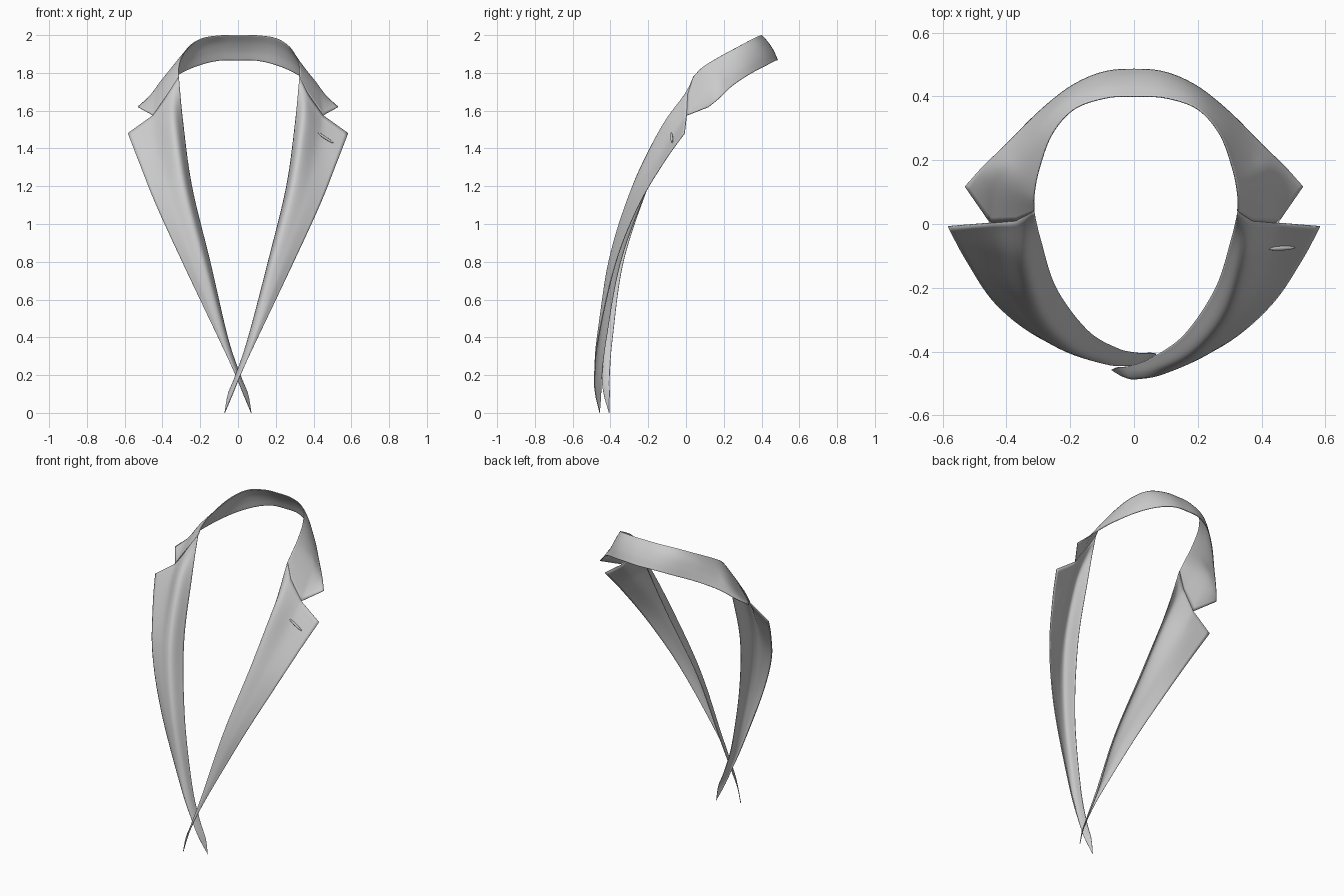
import bpy, bmesh, math
from mathutils import Vector

if "Cube" in bpy.data.objects:
    bpy.data.objects.remove(bpy.data.objects["Cube"])

def spline(pts, n):
    """Catmull-Rom samples through pts, n steps per span."""
    p = [2 * pts[0] - pts[1]] + pts + [2 * pts[-1] - pts[-2]]
    out = []
    for i in range(1, len(p) - 2):
        a, b, c, d = p[i - 1:i + 3]
        for k in range(n):
            t = k / n
            out.append(0.5 * (2 * b + (c - a) * t + (2 * a - 5 * b + 4 * c - d) * t**2
                              + (3 * b - a - 3 * c + d) * t**3))
    return out + [pts[-1].copy()]

def straight(pts, n):
    return [a.lerp(b, k / n) for a, b in zip(pts, pts[1:]) for k in range(n)] + [pts[-1].copy()]

def cloth(name, rows, sharp, n=8):
    """Thin smooth sheet lofted through rows of points; sharp rows keep their corners."""
    rows = [(straight if i in sharp else spline)(r, n) for i, r in enumerate(rows)]
    grid = list(zip(*[spline(list(col), n) for col in zip(*rows)]))
    bm = bmesh.new()
    vs = [[bm.verts.new(p) for p in r] for r in grid]
    for r, s in zip(vs, vs[1:]):
        for i in range(len(r) - 1):
            bm.faces.new((r[i], r[i + 1], s[i + 1], s[i]))
    bmesh.ops.remove_doubles(bm, verts=bm.verts, dist=0.0003)
    bmesh.ops.recalc_face_normals(bm, faces=bm.faces)
    me = bpy.data.meshes.new(name)
    bm.to_mesh(me)
    bm.free()
    ob = bpy.data.objects.new(name, me)
    bpy.context.collection.objects.link(ob)
    bpy.context.view_layer.objects.active = ob
    ob.select_set(True)
    mod = ob.modifiers.new("thickness", 'SOLIDIFY')
    mod.thickness, mod.offset = 0.004, 0
    bpy.ops.object.shade_smooth_by_angle(angle=math.radians(50))
    ob.select_set(False)
    return ob

def vecs(rows):
    return [[Vector(p) for p in r] for r in rows]

def mirrored(rows, drop):
    """Other side: slightly narrower neck, and tucked behind at the crossing."""
    return [[Vector((-p.x + (0.012 if i == 0 and p.z > 0.5 else 0),
                     p.y + drop * max(0, 1 - p.z / 1.1), p.z))
             for i, p in enumerate(r)] for r in rows]

# Lapels: rows from gorge to tip, columns neck edge, roll, middle, outer edge
lapel = vecs([
    [(.325, .04, 1.78), (.37, .01, 1.69), (.45, .003, 1.575), (.583, -.008, 1.48)],
    [(.305, -.05, 1.55), (.345, -.125, 1.52), (.43, -.10, 1.43), (.525, -.115, 1.33)],
    [(.257, -.20, 1.2), (.285, -.285, 1.19), (.36, -.27, 1.15), (.433, -.25, 1.1)],
    [(.16, -.345, .8), (.18, -.405, .8), (.235, -.40, .8), (.295, -.37, .8)],
    [(.055, -.42, .4), (.065, -.455, .4), (.085, -.47, .4), (.105, -.463, .4)],
    [(-.012, -.445, .2), (-.005, -.465, .2), (.004, -.48, .2), (.013, -.485, .2)],
    [(-.052, -.45, .1), (-.045, -.46, .1), (-.036, -.472, .1), (-.028, -.48, .1)],
    [(-.07, -.457, 0)] * 4])
cloth("right_lapel", lapel, {0})
cloth("left_lapel", mirrored(lapel, 0.05), {0})

# Collar: rows from centre back to the notch, columns top edge to outer edge
def band(top, bottom, bulge):
    a, b = Vector(top), Vector(bottom)
    out = Vector((a.x * 0.8, a.y, 0.25)).normalized() * bulge
    return [a, a.lerp(b, 1 / 3) + out, a.lerp(b, 2 / 3) + out, b]

half = [band((.1, .395, 1.998), (.1, .475, 1.865), .008),
        band((.2, .36, 1.983), (.2, .43, 1.842), .008),
        band((.27, .28, 1.94), (.3, .35, 1.80), .008),
        band((.31, .17, 1.88), (.4, .25, 1.735), .006),
        band((.325, .09, 1.83), (.475, .178, 1.668), .002),
        [Vector(p) for p in ((.325, .04, 1.78), (.37, .01, 1.69),
                             (.45, .003, 1.575), (.53, .118, 1.62))]]
centre = [band((0, .40, 2.0), (0, .485, 1.867), .008)]
rows = mirrored(half, 0)[::-1] + centre + half
cloth("collar", rows, {0, len(rows) - 1})

# Buttonhole stitched on the right lapel
a, b = Vector((.42, -.078, 1.485)), Vector((.505, -.074, 1.428))
bpy.ops.mesh.primitive_uv_sphere_add(segments=16, ring_count=10, location=(a + b) / 2)
hole = bpy.context.object
hole.name = "buttonhole"
hole.scale = (.007, .007, (b - a).length / 2)
hole.rotation_euler = (b - a).to_track_quat('Z', 'Y').to_euler()
bpy.ops.object.shade_smooth_by_angle(angle=math.radians(50))
